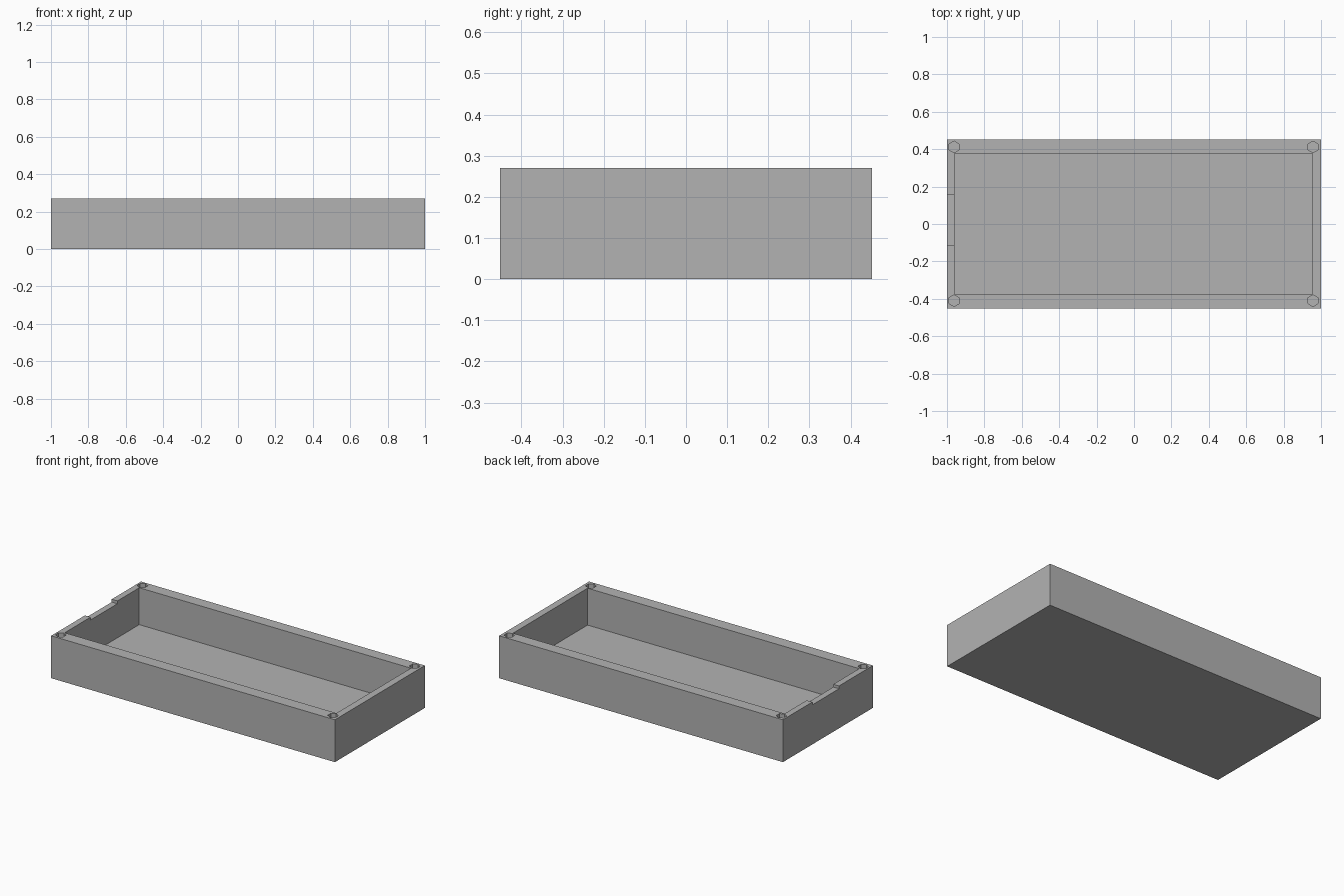
import bpy
import math

cube = bpy.data.objects.get("Cube")
if cube:
    bpy.data.objects.remove(cube, do_unlink=True)

WIDTH, DEPTH, HEIGHT = 2.0, 0.905, 0.27
FLOOR = 0.035
HOLE_RADIUS, HOLE_DEPTH = 0.031, 0.13
TOP = HEIGHT + 0.1   # cutters overshoot the rim

grey = bpy.data.materials.new("plain_grey")
grey.use_nodes = True
colour = (0.45, 0.45, 0.45, 1)
grey.diffuse_color = colour
grey.node_tree.nodes["Principled BSDF"].inputs["Base Color"].default_value = colour


def box(name, low, high):
    """Axis-aligned box between two corners."""
    centre = [(a + b) / 2 for a, b in zip(low, high)]
    bpy.ops.mesh.primitive_cube_add(size=1, location=centre)
    obj = bpy.context.object
    obj.name = name
    obj.scale = [b - a for a, b in zip(low, high)]
    bpy.ops.object.transform_apply(location=True, rotation=False, scale=True)
    obj.data.materials.append(grey)
    return obj


def hex_cutter(x, y):
    """Six-sided screw hole cutter with a corner pointing along y."""
    bottom = HEIGHT - HOLE_DEPTH
    bpy.ops.mesh.primitive_cylinder_add(
        vertices=6, radius=HOLE_RADIUS, depth=TOP - bottom,
        location=(x, y, (TOP + bottom) / 2))
    obj = bpy.context.object
    obj.name = "screw_hole_cutter"
    obj.data.materials.append(grey)
    # the first corner must lie on the y axis
    first = obj.data.vertices[0].co
    obj.rotation_euler.z = math.pi / 2 - math.atan2(first.y, first.x)
    return obj


def cut(target, cutter):
    """Subtract the cutter and remove it."""
    cutter.hide_render = True
    mod = target.modifiers.new("cut", "BOOLEAN")
    mod.operation = "DIFFERENCE"
    mod.solver = "EXACT"
    mod.object = cutter
    bpy.context.view_layer.objects.active = target
    bpy.ops.object.modifier_apply(modifier=mod.name)
    bpy.data.objects.remove(cutter, do_unlink=True)


# Solid outer block
tray = box("case_tray", (-WIDTH / 2, -DEPTH / 2, 0), (WIDTH / 2, DEPTH / 2, HEIGHT))

# Main cavity
cut(tray, box("cavity_cutter", (-0.96, -0.373, FLOOR), (0.955, 0.377, TOP)))

# Shallow cable notch in the right end wall
cut(tray, box("notch_cutter", (-1.1, -0.112, HEIGHT - 0.018), (-0.9, 0.157, TOP)))

# Screw holes in the rim corners
for x in (-0.962, 0.957):
    for y in (-0.41, 0.412):
        cut(tray, hex_cutter(x, y))
